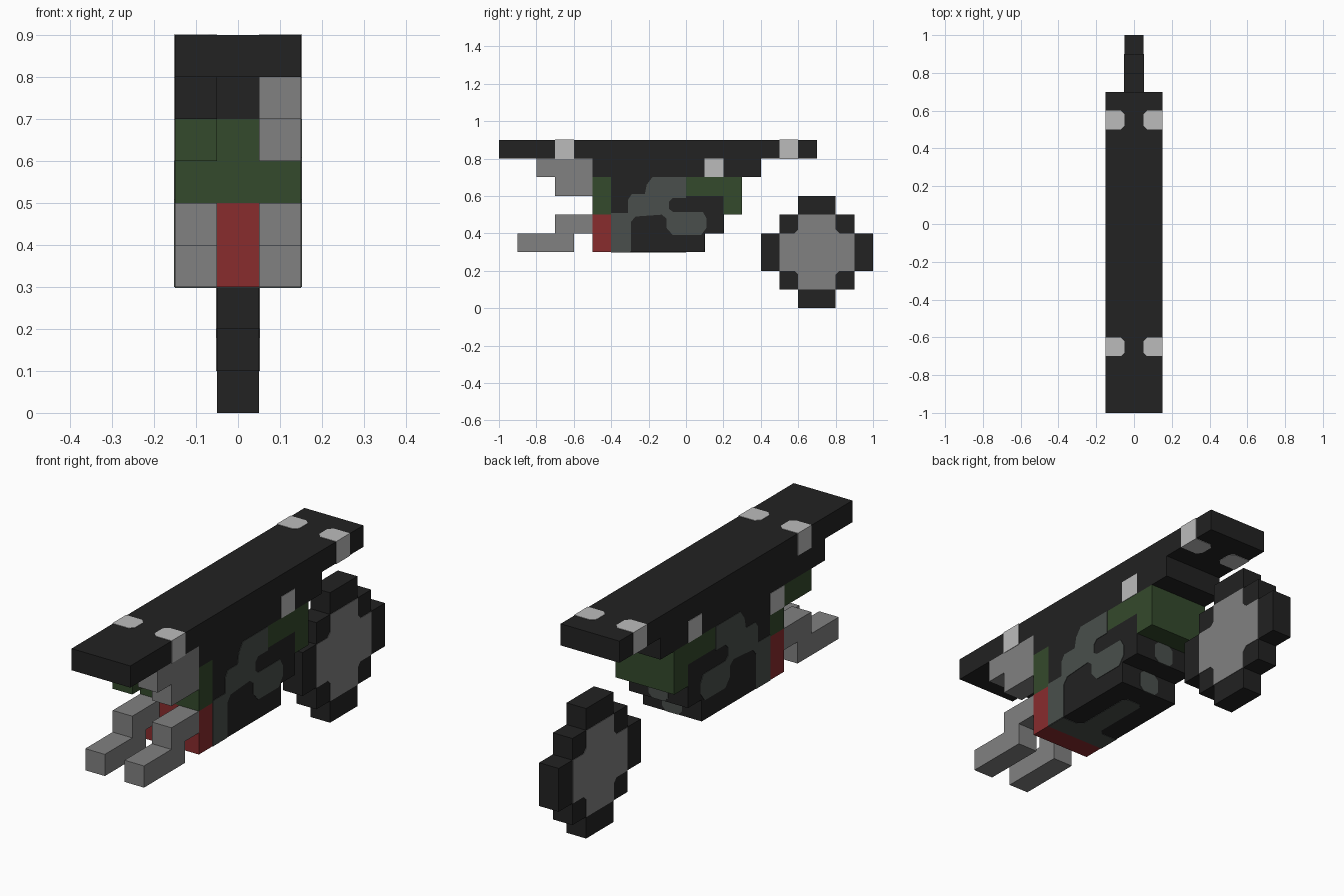
import bpy, bmesh
from mathutils import Vector

if "Cube" in bpy.data.objects:
    bpy.data.objects.remove(bpy.data.objects["Cube"], do_unlink=True)


def material(name, rgb):
    m = bpy.data.materials.new(name)
    m.use_nodes = True
    m.diffuse_color = (*rgb, 1)
    m.node_tree.nodes["Principled BSDF"].inputs["Base Color"].default_value = (*rgb, 1)
    return m


BLACK = material("black", (.016, .016, .016))
GRAY = material("mid gray", (.22, .22, .22))
LIGHT = material("light gray", (.5, .5, .5))
GREEN = material("dark green", (.034, .067, .025))
RED = material("dark red", (.25, .025, .027))
SLATE = material("slate gray", (.068, .078, .072))


def prism(name, pts, lo, hi, mat, axis="x"):
    """Extrude a flat outline along an axis; the outline uses the other two axes in order."""
    def place(a, b, t):
        return {"x": (t, a, b), "y": (a, t, b), "z": (a, b, t)}[axis]
    bm = bmesh.new()
    face = bm.faces.new([bm.verts.new(place(a, b, lo)) for a, b in pts])
    new = bmesh.ops.extrude_face_region(bm, geom=[face])["geom"]
    shift = Vector(place(0, 0, hi - lo))
    bmesh.ops.translate(bm, vec=shift, verts=[v for v in new if isinstance(v, bmesh.types.BMVert)])
    bmesh.ops.recalc_face_normals(bm, faces=bm.faces)
    mesh = bpy.data.meshes.new(name)
    bm.to_mesh(mesh)
    bm.free()
    mesh.materials.append(mat)
    ob = bpy.data.objects.new(name, mesh)
    bpy.context.collection.objects.link(ob)
    return ob


def rect(a0, a1, b0, b1):
    return [(a0, b0), (a1, b0), (a1, b1), (a0, b1)]


def soft_rect(a0, a1, b0, b1, c=.02):
    """Rectangle with clipped corners."""
    return [(a0 + c, b0), (a1 - c, b0), (a1, b0 + c), (a1, b1 - c),
            (a1 - c, b1), (a0 + c, b1), (a0, b1 - c), (a0, b0 + c)]


W = .15      # half width of the body
T = .002     # how far painted plates stand proud


def side_plate(name, pts, mat, sides=(1, -1), half=W):
    for s in sides:
        prism(f"{name}_{'left' if s > 0 else 'right'}", pts,
              s * (half - T), s * (half + T), mat)


# Top deck and the layer beneath it
prism("top_deck", rect(-1, .7, .8, .9), -W, W, BLACK)
prism("under_deck", rect(-.5, .4, .7, .8), -W, W, BLACK)
side_plate("under_deck_mark", rect(.1, .2, .7, .8), LIGHT)

# Light clamps wrapped around the deck edges
for label, y in (("front", -.7), ("rear", .5)):
    for s in (1, -1):
        outline = [(s * (W + T), y), (s * .07, y), (s * .05, y + .02),
                   (s * .05, y + .08), (s * .07, y + .1), (s * (W + T), y + .1)]
        prism(f"{label}_clamp_{'left' if s > 0 else 'right'}", outline,
              .8 - T, .9 + T, LIGHT, "z")

# Stepped main body
prism("body", [(-.4, .3), (.1, .3), (.1, .4), (.2, .4), (.2, .6),
               (0, .6), (0, .7), (-.4, .7)], -W, W, BLACK)
prism("rear_block", [(0, .6), (.2, .6), (.2, .5), (.3, .5), (.3, .7), (0, .7)],
      -W, W, GREEN)
prism("front_upper_block", rect(-.5, -.4, .5, .7), -W, W, GREEN)
prism("front_lower_block", rect(-.5, -.4, .3, .5), -W, W, RED)
side_plate("front_upper_mark", rect(-.5, -.4, .6, .7), LIGHT, sides=(-1,))

# Winding camouflage patch on both flanks
camouflage = [(-.4, .3), (-.4, .51), (-.31, .51), (-.31, .58), (-.29, .61),
              (-.22, .61), (-.21, .66), (-.18, .7), (0, .7), (0, .59),
              (-.07, .59), (-.09, .57), (-.09, .53), (-.07, .515), (.09, .515),
              (.11, .48), (.11, .43), (.08, .39), (-.07, .39), (-.105, .43),
              (-.105, .48), (-.13, .5), (-.27, .49), (-.295, .46), (-.295, .3)]
side_plate("camouflage", camouflage, SLATE)

# Patches under and behind the body
prism("belly_patch", [(-W, -.4), (W, -.4), (W, -.3), (.07, -.3), (.05, -.28),
                      (.05, -.02), (.03, 0), (-.03, 0), (-.05, -.02),
                      (-.05, -.28), (-.07, -.3), (-W, -.3)],
      .3 - T, .3 + T, SLATE, "z")
for label, y, z in (("lower", .1, .3), ("upper", .2, .4)):
    prism(f"rear_patch_{label}", soft_rect(-.05, .05, z, z + .1),
          y - T, y + T, SLATE, "y")

# Upper arms: gray on the left, black over green on the right
prism("upper_arm_left", [(-.8, .8), (-.8, .7), (-.7, .7), (-.7, .6), (-.5, .6), (-.5, .8)],
      .05, W, GRAY)
prism("upper_arm_right", rect(-.8, -.5, .7, .8), -W, -.05, BLACK)
prism("lower_arm_right", rect(-.7, -.5, .6, .7), -W, -.05, GREEN)

# Pair of stepped front prongs
prong = [(-.9, .3), (-.6, .3), (-.6, .4), (-.5, .4), (-.5, .5), (-.7, .5),
         (-.7, .4), (-.9, .4)]
for label, x in (("left", .05), ("right", -W)):
    prism(f"front_prong_{label}", prong, x, x + .1, GRAY)


def stepped_disc(steps, cy=.7, cz=.3):
    """Mirror one quarter staircase into a closed blocky disc outline."""
    flipped = steps[::-1]
    quarters = [(1, 1, steps), (-1, 1, flipped), (-1, -1, steps), (1, -1, flipped)]
    return [(cy + sy * a, cz + sz * b) for sy, sz, q in quarters for a, b in q]


# Blocky wheel with gray hub faces
tyre = stepped_disc([(.3, .1), (.2, .1), (.2, .2), (.1, .2), (.1, .3)])
hub = stepped_disc([(.2, .1), (.12, .1), (.1, .12), (.1, .2)])
prism("wheel_tyre", tyre, -.05, .05, BLACK)
side_plate("wheel_hub", hub, GRAY, half=.05)
